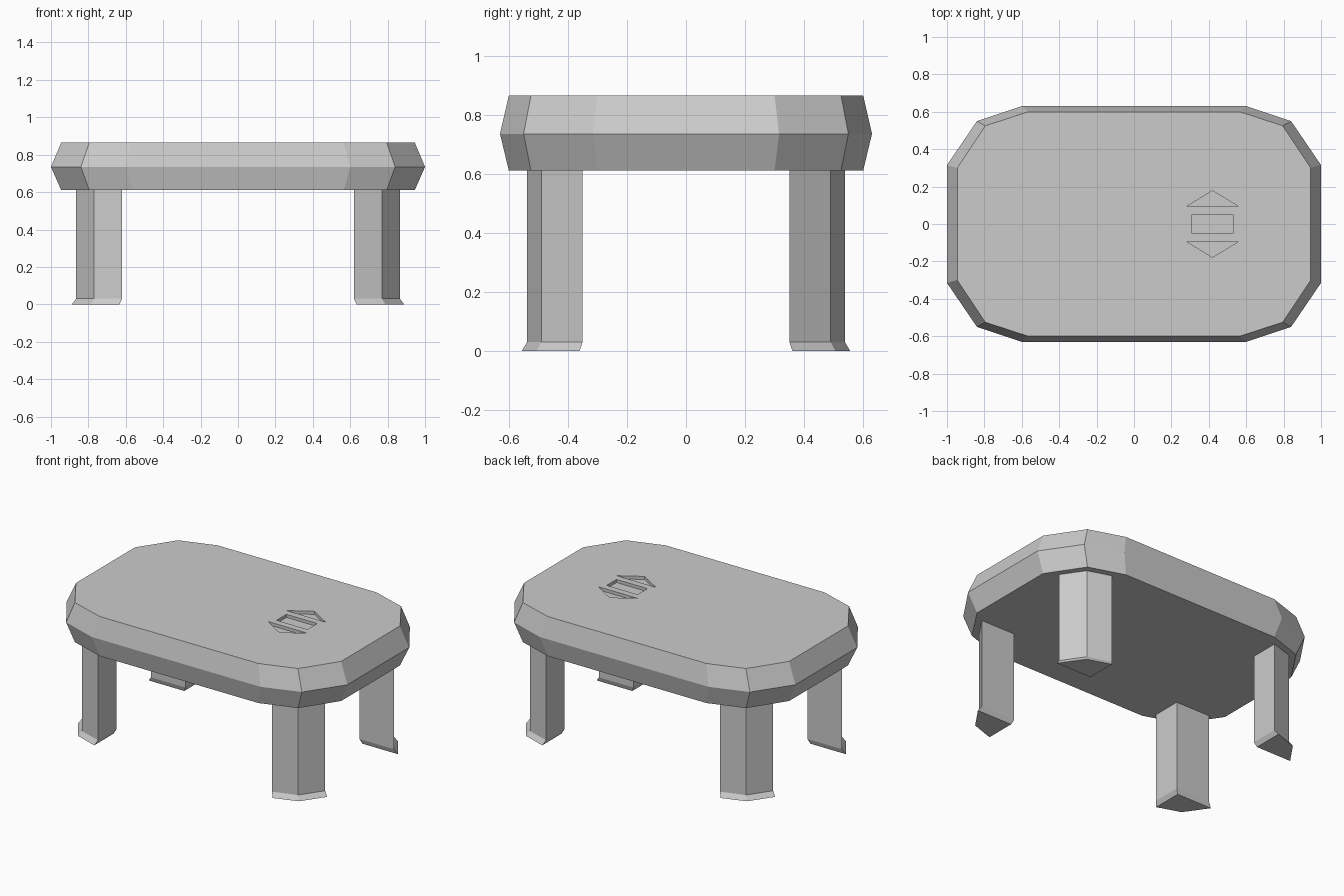
import bpy, bmesh

if "Cube" in bpy.data.objects:
    bpy.data.objects.remove(bpy.data.objects["Cube"])


def add_object(name, bm):
    bmesh.ops.recalc_face_normals(bm, faces=bm.faces)
    mesh = bpy.data.meshes.new(name)
    bm.to_mesh(mesh)
    bm.free()
    obj = bpy.data.objects.new(name, mesh)
    bpy.context.collection.objects.link(obj)
    return obj


def loft(bm, rings):
    """Join (outline, z) rings with flat sides and close both ends."""
    loops = [[bm.verts.new((x, y, z)) for x, y in outline] for outline, z in rings]
    for a, b in zip(loops, loops[1:]):
        for i in range(len(a)):
            j = (i + 1) % len(a)
            bm.faces.new((a[i], a[j], b[j], b[i]))
    bm.faces.new(loops[0])
    bm.faces.new(loops[-1])


def four_corners(quarter):
    """Mirror one corner of an outline into a closed outline."""
    right = quarter + [(x, -y) for x, y in reversed(quarter)]
    return right + [(-x, y) for x, y in reversed(right)]


# Tabletop with cut corners and a pointed rim
rim = four_corners([(0.60, 0.63), (0.84, 0.55), (1.0, 0.315)])
face = four_corners([(0.565, 0.60), (0.795, 0.525), (0.945, 0.30)])
bm = bmesh.new()
loft(bm, [(face, 0.61), (rim, 0.735), (face, 0.865)])
tabletop = add_object("tabletop", bm)

# Shallow recesses in the tabletop: a slot between two triangles
slot = [(0.31, -0.05), (0.53, -0.05), (0.53, 0.05), (0.31, 0.05)]
triangle = [(0.28, 0.093), (0.56, 0.093), (0.42, 0.178)]
bm = bmesh.new()
for shape in (slot, triangle, [(x, -y) for x, y in triangle]):
    loft(bm, [(shape, 0.845), (shape, 0.90)])
cutter = add_object("recess_cutter", bm)
cutter.hide_render = True
cutter.hide_viewport = True
cut = tabletop.modifiers.new("recesses", "BOOLEAN")
cut.operation = "DIFFERENCE"
cut.object = cutter

# Four legs following the cut corners, each with a flared foot
leg = [(0.62, 0.538), (0.77, 0.49), (0.866, 0.35), (0.62, 0.35)]
foot = [(0.635, 0.556), (0.787, 0.505), (0.888, 0.36), (0.635, 0.36)]
for side, sx in (("left", -1), ("right", 1)):
    for end, sy in (("front", -1), ("back", 1)):
        leg_outline = [(x * sx, y * sy) for x, y in leg]
        foot_outline = [(x * sx, y * sy) for x, y in foot]
        bm = bmesh.new()
        loft(bm, [(foot_outline, 0), (leg_outline, 0.03), (leg_outline, 0.61)])
        add_object(f"{end}_{side}_leg", bm)
